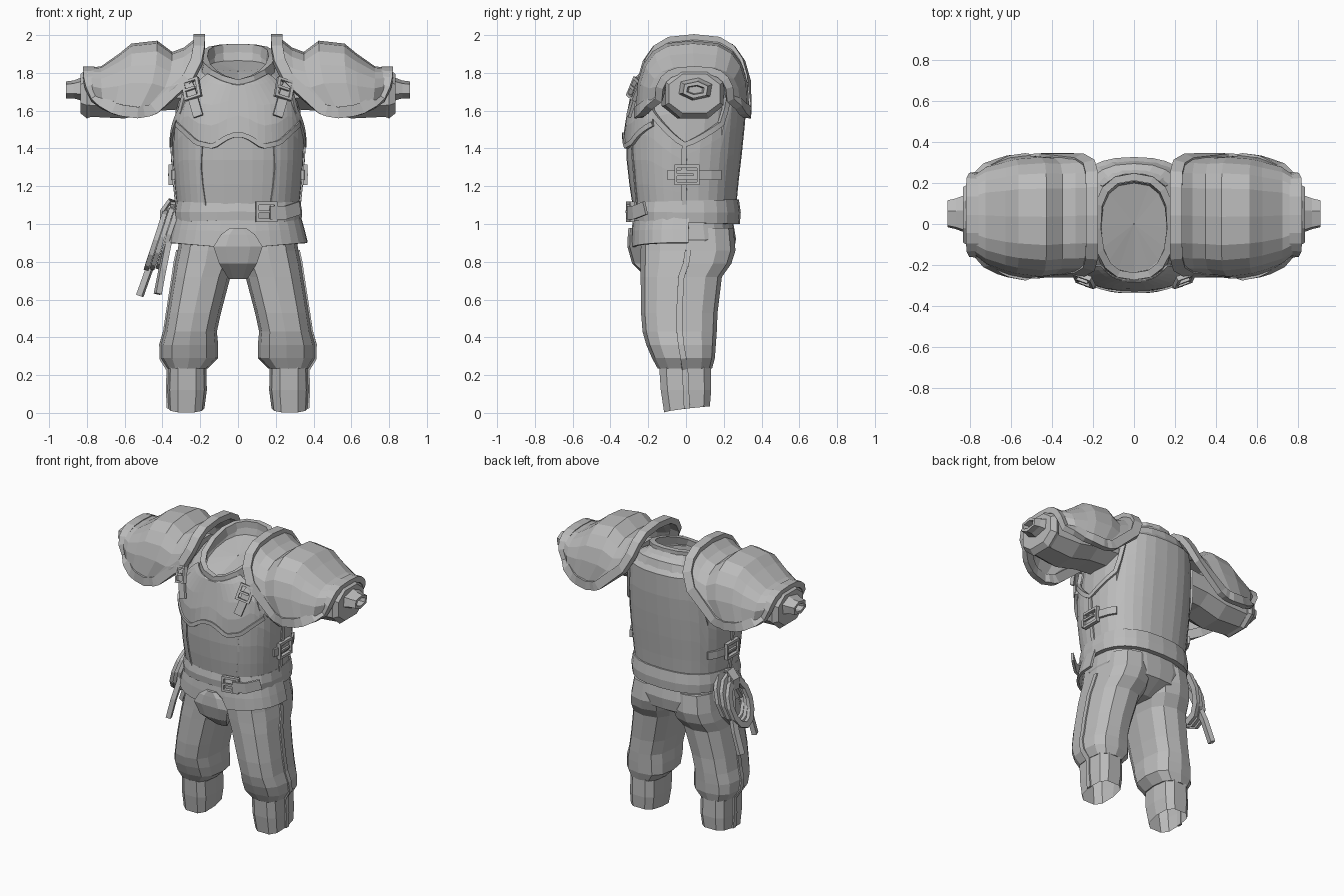
import bpy, bmesh, math
from mathutils import Vector, Matrix, Euler

cube = bpy.data.objects.get("Cube")
if cube:
    bpy.data.objects.remove(cube, do_unlink=True)

GREY = (0.5, 0.5, 0.5, 1)
grey = bpy.data.materials.new("plain grey")
grey.use_nodes = True
grey.diffuse_color = GREY
grey.node_tree.nodes["Principled BSDF"].inputs["Base Color"].default_value = GREY


def loft(name, rings, wrap=True, caps=True, thick=0):
    """Skin a list of equal-length point rows."""
    bm = bmesh.new()
    rows = [[bm.verts.new(p) for p in ring] for ring in rings]
    n = len(rows[0])
    for a, b in zip(rows, rows[1:]):
        for i in range(n if wrap else n - 1):
            j = (i + 1) % n
            bm.faces.new((a[i], a[j], b[j], b[i]))
    if caps and wrap:
        bm.faces.new(rows[0])
        bm.faces.new(rows[-1])
    bmesh.ops.recalc_face_normals(bm, faces=bm.faces)
    mesh = bpy.data.meshes.new(name)
    bm.to_mesh(mesh)
    bm.free()
    mesh.materials.append(grey)
    ob = bpy.data.objects.new(name, mesh)
    bpy.context.collection.objects.link(ob)
    if thick:
        mod = ob.modifiers.new("thickness", "SOLIDIFY")
        mod.thickness, mod.offset = thick, 0
    return ob


def radial(p):
    return Vector((p.x, p.y, 0))


def sweep(name, pts, w, h, closed=False, out=radial):
    """Flat strap of half width w and half thickness h along a path."""
    pts = [Vector(p) for p in pts]
    n, rings = len(pts), []
    for i, p in enumerate(pts):
        a = pts[i - 1] if i or closed else p
        b = pts[(i + 1) % n] if i < n - 1 or closed else p
        t = (b - a).normalized()
        o = out(p)
        o = (o - t * o.dot(t)).normalized()
        s = t.cross(o)
        rings.append([p + s * w * i + o * h * j for i, j in ((1, 1), (-1, 1), (-1, -1), (1, -1))])
    if closed:
        rings.append(rings[0])
    return loft(name, rings, caps=not closed)


def spow(v, e):
    return math.copysign(abs(v) ** e, v)


def oval(x0, x1, y0, y1, a, e=0.8):
    c, s = math.cos(math.radians(a)), math.sin(math.radians(a))
    return (x0 + x1) / 2 + (x1 - x0) / 2 * spow(c, e), (y0 + y1) / 2 + (y1 - y0) / 2 * spow(s, e)


def ring_point(zf, zb, x0, x1, y0, y1, a, e=0.8):
    """Point on an oval that dips from zb behind to zf in front."""
    x, y = oval(x0, x1, y0, y1, a, e)
    return Vector((x, y, zf + (zb - zf) * max(0, (y - y0) / (y1 - y0)) ** .6))


def ring(zf, zb, x0, x1, y0, y1, n=24, e=0.8):
    return [ring_point(zf, zb, x0, x1, y0, y1, 360 * i / n, e) for i in range(n)]


def interp(x, keys):
    for (a, u), (b, v) in zip(keys, keys[1:]):
        if x <= b:
            return u + (v - u) * max(0, x - a) / (b - a)
    return keys[-1][1]


# Torso: front height, back height, half width, front y, back y
BODY = [(1.0, 1.0, .295, -.25, .24), (1.1, 1.12, .308, -.265, .25), (1.25, 1.27, .323, -.288, .265),
        (1.38, 1.43, .332, -.3, .285), (1.5, 1.66, .33, -.3, .305), (1.61, 1.83, .315, -.278, .31),
        (1.66, 1.885, .27, -.268, .295), (1.73, 1.925, .18, -.255, .23)]
loft("torso", [ring(f, b, -w, w, y0, y1) for f, b, w, y0, y1 in BODY], caps=False)


def on_body(a, z, off=0):
    """Point on the torso at angle a and height z, pushed out by off."""
    rows = [ring_point(f, b, -w, w, y0, y1, a) for f, b, w, y0, y1 in BODY]
    p = rows[-1]
    for lo, hi in zip(rows, rows[1:]):
        if z <= hi.z:
            p = lo.lerp(hi, max(0, (z - lo.z) / (hi.z - lo.z)))
            break
    return p + radial(p).normalized() * off


def plate(name, a0, a1, low, high, off, nu, nv):
    rows = []
    for j in range(nv + 1):
        angles = [a0 + (a1 - a0) * i / nu for i in range(nu + 1)]
        rows.append([on_body(a, low(a) + (high(a) - low(a)) * j / nv, off) for a in angles])
    return loft(name, rows, wrap=False, thick=.016)


def side_angle(a):
    return math.degrees(math.asin(min(1, abs(math.sin(math.radians(a))))))


def armhole(a):
    e = side_angle(a)
    slope = .0056 if math.sin(math.radians(a)) < 0 else .0035
    return min(1.95, 1.42 + slope * e + max(0, e - 34) * .03)


def chest_edge(a):
    return interp(abs(on_body(a, 1.45).x), [(0, 1.48), (.06, 1.455), (.12, 1.41), (.2, 1.43), (.33, 1.56)])


def waist(a):
    return 1.08


plate("lower_breastplate", -180, 0, waist, lambda a: min(armhole(a), 1.6), .01, 20, 4)
plate("chest_plate", -152, -28, chest_edge, armhole, .022, 20, 5)
plate("back_plate", 0, 180, waist, armhole, .01, 16, 6)
sweep("chest_plate_rim", [on_body(a, chest_edge(a), .028) for a in range(-152, -27, 4)], .013, .01)

# Neck opening, sunken lining and collar
sweep("collar", ring(1.735, 1.925, -.18, .18, -.255, .23, 16), .029, .018, True)
lining = [ring(1.73, 1.91, -.17, .17, -.24, .21, 16), ring(1.735, 1.865, -.16, .16, -.23, .2, 16),
          ring(1.805, 1.81, -.002, .002, -.002, .002, 16)]
loft("neck_lining", lining, caps=False)


def buckle(name, loc, rot, w, h):
    m = Matrix.Translation(loc) @ Euler(rot).to_matrix().to_4x4()
    face = m.to_3x3() @ Vector((0, -1, 0))
    corners = [m @ Vector((x * w, 0, z * h)) for x, z in ((-1, -1), (1, -1), (1, 1), (-1, 1))]
    sweep(name, corners, .011, .012, True, lambda p: face)
    sweep(name + "_prong", [m @ Vector((-w, -.008, 0)), m @ Vector((w * .6, -.008, 0))], .007, .007, False, lambda p: face)


# Belt, its buckle and loose tip
def belt_ring(f, b, g):
    return ring(f, b, -.32 - g, .32 + g, -.275 - g, .27 + g)


loft("belt", [belt_ring(1.02, 1.0, -.02), belt_ring(1.02, 1.0, .015), belt_ring(1.065, 1.06, .02),
              belt_ring(1.11, 1.13, .01), belt_ring(1.11, 1.13, -.02)], caps=False)
buckle("belt_buckle", (.15, -.295, 1.065), (0, 0, .2), .05, .045)
sweep("belt_tip", [(.17, -.305, 1.06), (.25, -.275, 1.06), (.325, -.215, 1.085)], .035, .008)

# Front skirt below the belt and the pointed groin guard
skirt = []
for z, w, y0, k in ((1.04, .325, -.272, 0), (.96, .345, -.28, .01), (.87, .362, -.282, .03)):
    row = []
    for i in range(17):
        x, y = oval(-w, w, y0, .27, -182 + 184 * i / 16)
        row.append(Vector((x, y, z + k * abs(x) / w)))
    skirt.append(row)
loft("skirt", skirt, wrap=False, thick=.016)
guard = [(.98, .04, -.305), (.945, .09, -.308), (.88, .13, -.31), (.79, .1, -.285), (.71, .05, -.2)]
loft("groin_guard", [[(-w, y + .012, z), (-w * .5, y, z), (w * .5, y, z), (w, y + .012, z), (0, y + .12, z)]
                     for z, w, y in guard])

# Trousers
loft("hips", [ring(z, z, -w, w, y0, y1) for z, w, y0, y1 in
              ((1.04, .3, -.24, .245), (.92, .315, -.235, .265), (.84, .28, -.22, .25), (.77, .1, -.13, .13))])
LEG = [(.98, .0, .3, -.235, .25), (.86, .0, .32, -.24, .262), (.79, .01, .335, -.24, .24), (.72, .04, .345, -.24, .19),
       (.53, .09, .375, -.238, .167), (.43, .112, .39, -.23, .163), (.36, .105, .41, -.21, .158),
       (.29, .105, .41, -.18, .153), (.235, .16, .375, -.15, .138)]
BOOT = [(.27, .168, .37, -.148, .135), (.12, .165, .375, -.138, .138), (.0, .178, .37, -.12, .13)]

# Sleeve stations along x: x, front, back, bottom, top
SLEEVE = [(.28, -.13, .2, 1.6, 1.85), (.45, -.14, .2, 1.59, 1.83), (.6, -.14, .2, 1.55, 1.82), (.79, -.11, .19, 1.56, 1.8)]
CUFF = [(.775, -.11, .2, 1.56, 1.82), (.8, -.12, .21, 1.55, 1.83), (.835, -.1, .19, 1.58, 1.8), (.835, -.07, .16, 1.61, 1.78)]
STUB = [(.82, -.05, .15, 1.65, 1.78), (.87, -.03, .13, 1.665, 1.76), (.91, -.02, .12, 1.665, 1.755),
        (.91, .0, .1, 1.685, 1.735), (.87, .01, .09, 1.69, 1.73)]
# Shoulder shell stations: x, front, back, top, bottom, outward sweep of the lower edge
SHELL = [(.205, -.24, .325, 1.985, 1.61, .24), (.28, -.245, .325, 1.925, 1.6, .19), (.35, -.245, .32, 1.9, 1.595, .15),
         (.43, -.255, .325, 1.96, 1.59, .1), (.56, -.24, .315, 1.945, 1.6, .05), (.62, -.225, .3, 1.895, 1.61, .03),
         (.72, -.19, .275, 1.825, 1.64, -.01), (.79, -.14, .23, 1.815, 1.67, -.04)]

for s, side in ((1, "left"), (-1, "right")):
    def limb_rings(rows, n=8):
        return [[Vector((s * x, *oval(y0, y1, z0, z1, 22.5 + 360 * i / n, .85))) for i in range(n)]
                for x, y0, y1, z0, z1 in rows]

    legs = [ring(z, z, s * a, s * b, y0, y1, 12, .75) for z, a, b, y0, y1 in LEG]
    boots = [ring(z, z + (.035 if z == 0 else 0), s * a, s * b, y0, y1, 10, .65) for z, a, b, y0, y1 in BOOT]
    loft(side + "_trouser_leg", legs)
    loft(side + "_boot", boots, caps=False)
    stripe = [r[0] for r in legs[1:]] + [r[0] for r in boots]
    sweep(side + "_leg_stripe", stripe, .016, .007, out=lambda p: Vector((s, 0, 0)))

    loft(side + "_sleeve", limb_rings(SLEEVE))
    loft(side + "_cuff", limb_rings(CUFF))
    loft(side + "_wrist_stub", limb_rings(STUB, 6))

    # Shoulder shell with a raised border all round
    arches = []
    for x, y0, y1, top, low, lean in SHELL:
        arch = []
        for i in range(11):
            t = math.pi * i / 10
            h = spow(math.sin(t), .75) if 0 < i < 10 else 0
            y = (y0 + y1) / 2 - (y1 - y0) / 2 * spow(math.cos(t), .65)
            arch.append(Vector((s * (x + lean * (1 - h) ** 2.6), y, low + (top - low) * h)))
        arches.append(arch)
    loft(side + "_shoulder_shell", arches, wrap=False, thick=.022)
    border = arches[0] + [a[-1] for a in arches[1:-1]] + arches[-1][::-1] + [a[0] for a in arches[-2:0:-1]]
    sweep(side + "_shoulder_border", border, .03, .02, True, lambda p: Vector((0, p.y - .04, p.z - 1.6)))

    # Armhole edging, side seam and panel seam of the cuirass
    def at(a):
        return a if s > 0 else 180 - a
    sweep(side + "_armhole_edge", [on_body(at(a), armhole(a), .018) for a in range(-36, 41, 4)], .014, .012)
    sweep(side + "_side_seam", [on_body(at(0), z, .014) for z in (1.1, 1.2, 1.3, 1.41)], .014, .012)
    sweep(side + "_panel_seam", [on_body(at(a), z, .015) for a, z in ((-63, 1.1), (-61, 1.2), (-60, 1.3), (-62, 1.43))], .006, .008)

    # Chest strap with buckle, side strap with buckle
    sweep(side + "_chest_strap", [(s * .29, -.21, 1.8), (s * .25, -.262, 1.71), (s * .21, -.304, 1.57)], .026, .008,
          out=lambda p: Vector((s * .3, -1, .3)))
    buckle(side + "_chest_buckle", (s * .245, -.272, 1.715), (-.3, s * .3, s * .35), .04, .048)
    sweep(side + "_side_strap", [on_body(at(a), 1.26, .026) for a in (-12, 0, 12, 24, 36)], .026, .008)
    buckle(side + "_side_buckle", (s * .356, .005, 1.26), (0, 0, s * math.pi / 2), .06, .046)

# Coiled strap hanging from the right hip with two loose tails
for k in range(3):
    loop = []
    for i in range(12):
        t = math.tau * i / 12
        u = (.165 - .012 * k) * math.sin(t)
        loop.append((-.365 - .035 * k + u * .33, .03 + (.13 - .015 * k) * math.cos(t), .945 - .015 * k + u))
    sweep("hip_coil_%d" % (k + 1), loop, .02, .013, True, lambda p: Vector((-1, 0, .3)))
sweep("coil_hanger", [(-.31, .03, 1.1), (-.36, .03, 1.12), (-.4, .03, 1.07), (-.4, .03, 1.0)], .03, .01)
sweep("coil_tail_back", [(-.37, .04, 1.08), (-.42, .1, .9), (-.47, .13, .76), (-.52, .14, .62)], .02, .016)
sweep("coil_tail_front", [(-.34, .0, 1.08), (-.37, -.09, .9), (-.4, -.13, .76), (-.425, -.15, .63)], .02, .016)
